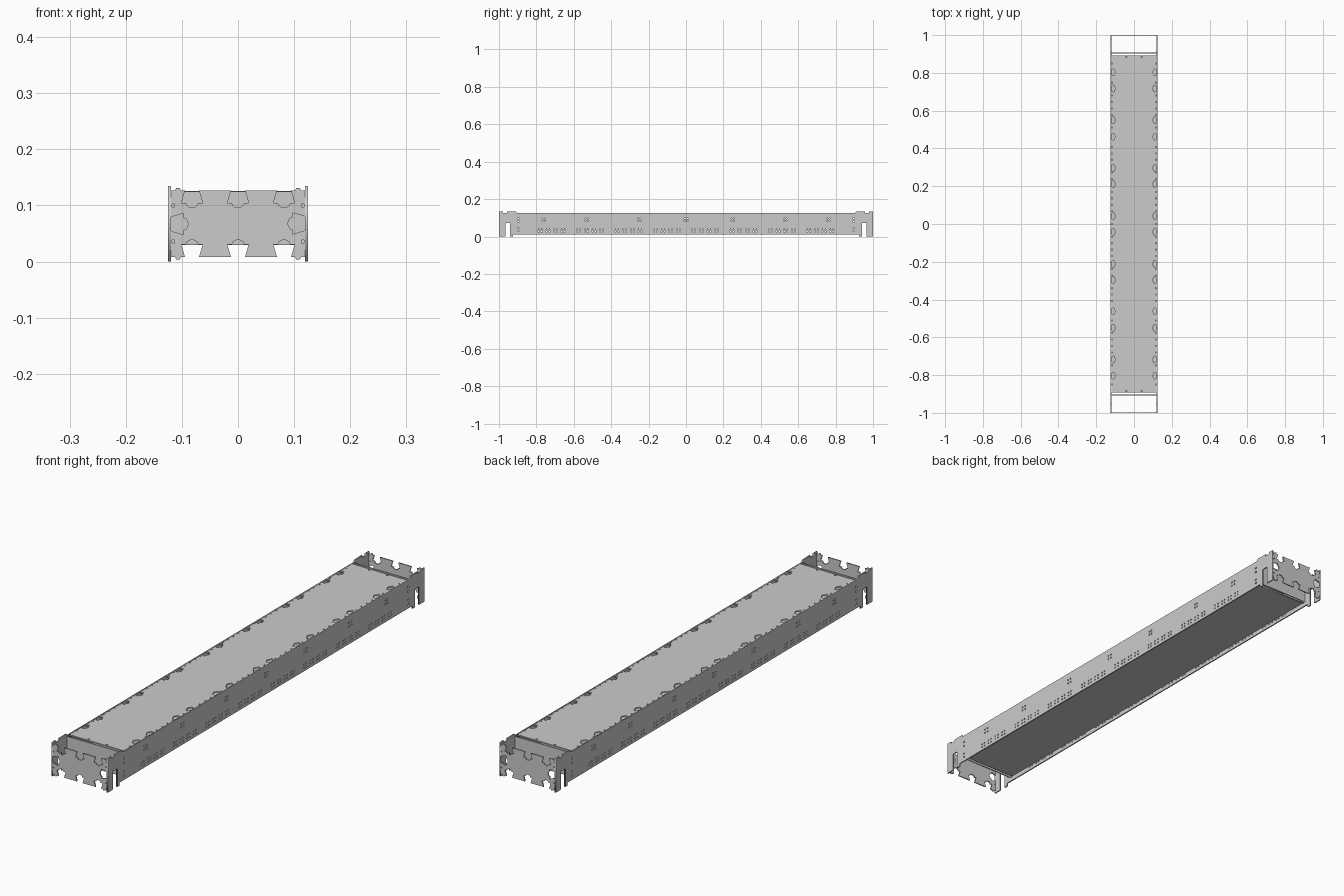
import bpy
from math import pi, cos, sin
from mathutils import Matrix, Vector

if "Cube" in bpy.data.objects:
    bpy.data.objects.remove(bpy.data.objects["Cube"])

T = 0.005  # sheet thickness


def plate(name, outline, holes, matrix):
    """Flat sheet cut from an outline with holes, placed by a matrix."""
    cu = bpy.data.curves.new(name + "_profile", 'CURVE')
    cu.dimensions = '2D'
    cu.fill_mode = 'BOTH'
    cu.extrude = T / 2
    for loop in [outline] + holes:
        sp = cu.splines.new('POLY')
        sp.points.add(len(loop) - 1)
        for p, c in zip(sp.points, loop):
            p.co = (c[0], c[1], 0, 1)
        sp.use_cyclic_u = True
    tmp = bpy.data.objects.new(name + "_profile", cu)
    bpy.context.collection.objects.link(tmp)
    dg = bpy.context.evaluated_depsgraph_get()
    me = bpy.data.meshes.new_from_object(tmp.evaluated_get(dg))
    bpy.data.objects.remove(tmp)
    me.transform(matrix)
    me.name = name
    ob = bpy.data.objects.new(name, me)
    bpy.context.collection.objects.link(ob)
    return ob


def notched(edges, w0, w1, depth, r):
    """Counter-clockwise outline; each edge is (start, end, notch centres)."""
    pts = []
    for a, b, centres in edges:
        a, b = Vector(a), Vector(b)
        d = (b - a).normalized()
        n = Vector((-d.y, d.x))
        pts.append(a)
        for c in centres:
            p = a + d * c
            q = p + n * depth
            pts += [p - d * w0, q - d * w1]
            pts += [q - d * r * cos(k * pi / 6) + n * r * 0.75 * sin(k * pi / 6)
                    for k in range(7)]
            pts += [q + d * w1, p + d * w0]
    return pts


def rect(x, y, w, h):
    return [(x - w / 2, y - h / 2), (x - w / 2, y + h / 2),
            (x + w / 2, y + h / 2), (x + w / 2, y - h / 2)]


def box(x0, x1, y0, y1):
    return [(x0, y0), (x1, y0), (x1, y1), (x0, y1)]


# axis maps: profile (u, v) -> world
YZ = Matrix(((0, 0, 1, 0), (1, 0, 0, 0), (0, 1, 0, 0), (0, 0, 0, 1)))
XZ = Matrix(((1, 0, 0, 0), (0, 0, -1, 0), (0, 1, 0, 0), (0, 0, 0, 1)))

# side walls: slotted feet and ears at both ends
half = [(0.91, 0.012), (0.925, 0.012), (0.925, 0.0), (0.94, 0.0), (0.94, 0.073),
        (0.966, 0.073), (0.966, 0.0), (1.0, 0.0), (1.0, 0.135), (0.978, 0.135),
        (0.978, 0.127), (0.957, 0.127), (0.957, 0.135), (0.91, 0.135), (0.905, 0.127)]
outline = half + [(-y, z) for y, z in reversed(half)]
holes = []
for i in range(-20, 21):
    if i % 5:
        for z in (0.026, 0.039):
            holes += [rect(i * 0.041 + s, z, 0.006, 0.005) for s in (-0.008, 0.008)]
for y in (-0.76, -0.53, -0.25, 0, 0.25, 0.53, 0.76):
    holes += [rect(y + a, 0.09 + b, 0.006, 0.006) for a in (-0.007, 0.007) for b in (-0.007, 0.007)]
for s in (-1, 1):
    holes += [rect(s * 0.897, z, 0.008, 0.006) for z in (0.03, 0.045, 0.08, 0.098)]
for side, x in (("left", -0.1222), ("right", 0.1222)):
    plate(side + "_wall", outline, holes, Matrix.Translation((x, 0, 0)) @ YZ)

# end plates with dovetail notches on all four edges
X, Z0, Z1 = 0.1197, 0.008, 0.127
three = [X - 0.082, X, X + 0.082]
end = notched([((-X, Z0), (X, Z0), three), ((X, Z0), (X, Z1), [0.06]),
               ((X, Z1), (-X, Z1), three), ((-X, Z1), (-X, Z0), [0.06])],
              0.0125, 0.019, 0.0225, 0.011)
end_holes = [rect(sx * 0.1155, z, 0.004, 0.005) for sx in (-1, 1) for z in (0.036, 0.1)]
for side, s in (("front", -1), ("back", 1)):
    plate(side + "_end_plate", end, end_holes, Matrix.Translation((0, s * 0.9965, 0)) @ XZ)
    # plain inner bulkhead behind each end plate
    plate(side + "_bulkhead", box(-X, X, 0.03, 0.125), [],
          Matrix.Translation((0, s * 0.906, 0)) @ XZ)
    # little corner nubs on the end plate
    for sx in (-1, 1):
        for edge, d in ((Z0, -1), (Z1, 1)):
            nub = [(sx * 0.107 + a, edge + d * b) for a, b in
                   ((-0.006, -0.001), (-0.003, 0.0045), (0.003, 0.0045), (0.006, -0.001))]
            plate(side + "_corner_nub", nub, [], Matrix.Translation((0, s * 0.9965, 0)) @ XZ)

# top deck with paired dovetail notches and small slots down both long edges
L = 0.893
pairs = sorted(s * v for s in (-1, 1) for v in (0.042, 0.212, 0.297, 0.462, 0.55, 0.717, 0.803))
centres = [L + v for v in pairs]
deck = notched([((-X, -L), (X, -L), []), ((X, -L), (X, L), centres),
                ((X, L), (-X, L), []), ((-X, L), (-X, -L), centres)],
               0.014, 0.0185, 0.014, 0.009)
slots = [rect(sx * 0.1165, i * 0.034, 0.004, 0.006) for sx in (-1, 1) for i in range(-25, 26)
         if min(abs(i * 0.034 - v) for v in pairs) > 0.024]
slots += [rect(x, s * 0.885, 0.008, 0.005) for s in (-1, 1) for x in (-0.04, 0.04)]
plate("top_deck", deck, slots, Matrix.Translation((0, 0, 0.1235)))

# bottom panel
plate("bottom_panel", box(-X, X, -L, L), [], Matrix.Translation((0, 0, 0.0325)))
